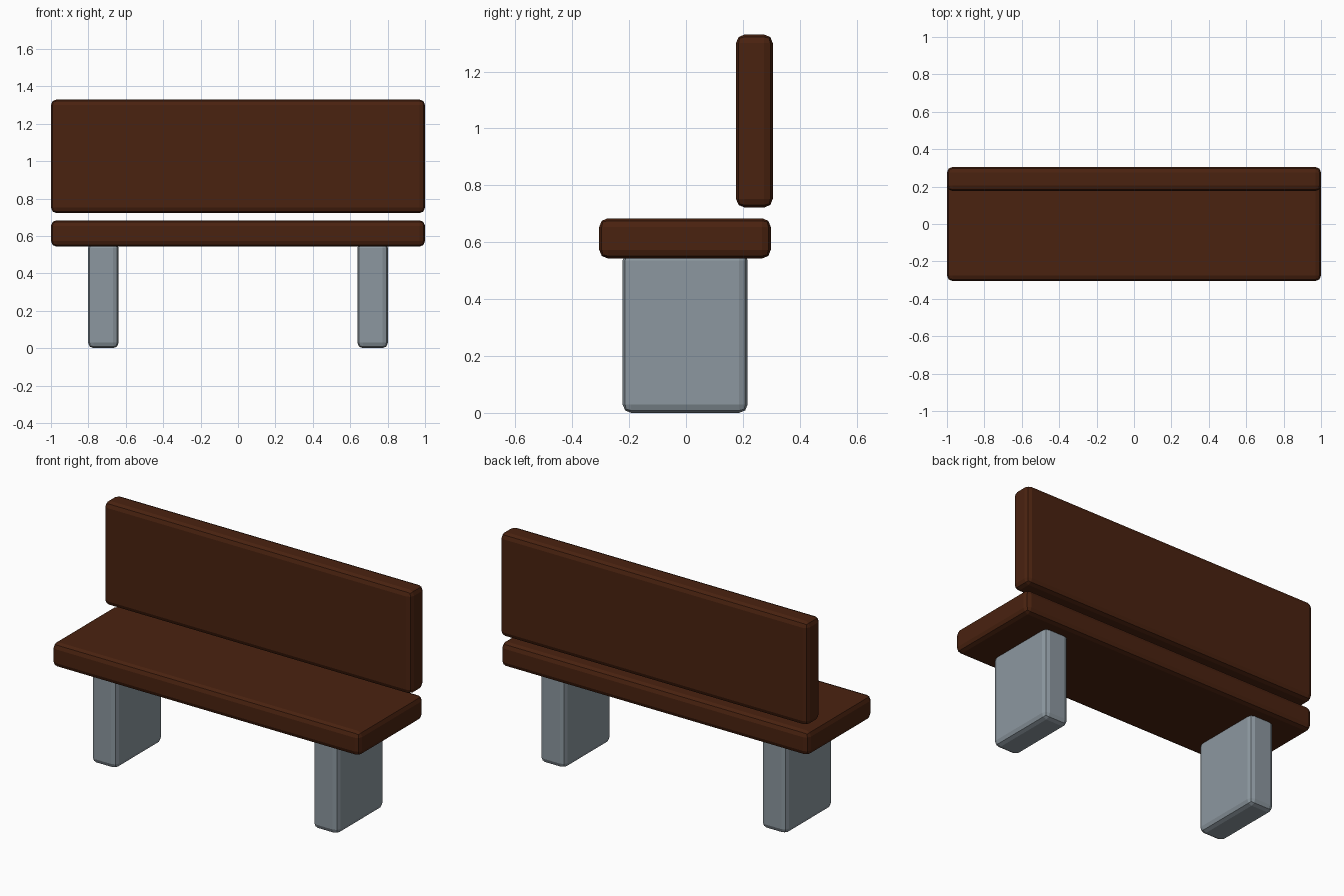
import bpy
import bmesh
from mathutils import Vector

if "Cube" in bpy.data.objects:
    bpy.data.objects.remove(bpy.data.objects["Cube"])


def material(name, rgb):
    m = bpy.data.materials.new(name)
    m.diffuse_color = (*rgb, 1.0)
    m.use_nodes = True
    m.node_tree.nodes["Principled BSDF"].inputs["Base Color"].default_value = m.diffuse_color
    return m


wood = material("dark brown wood", (0.068, 0.016, 0.005))
stone = material("blue grey stone", (0.265, 0.313, 0.35))


def slab(name, lo, hi, mat, bevel=0.03):
    """Flat-shaded box between two corners with two-step bevelled edges."""
    lo, hi = Vector(lo), Vector(hi)
    bm = bmesh.new()
    bmesh.ops.create_cube(bm, size=1.0)
    bmesh.ops.scale(bm, vec=hi - lo, verts=bm.verts)
    bmesh.ops.translate(bm, vec=(lo + hi) / 2, verts=bm.verts)
    bmesh.ops.bevel(bm, geom=bm.edges[:], offset=bevel, offset_type='OFFSET',
                    segments=2, profile=0.5, affect='EDGES')
    mesh = bpy.data.meshes.new(name)
    bm.to_mesh(mesh)
    bm.free()
    mesh.materials.append(mat)
    obj = bpy.data.objects.new(name, mesh)
    bpy.context.collection.objects.link(obj)
    return obj


# Seat board
slab("seat", (-1.0, -0.305, 0.543), (1.0, 0.298, 0.684), wood)

# Backrest board, floating just above the rear of the seat
slab("backrest", (-1.0, 0.176, 0.722), (1.0, 0.305, 1.33), wood)

# Two slab legs, tops sunk into the seat
for side, x in (("left", -0.72), ("right", 0.72)):
    slab(side + "_leg", (x - 0.082, -0.223, 0.0), (x + 0.082, 0.217, 0.565), stone)
